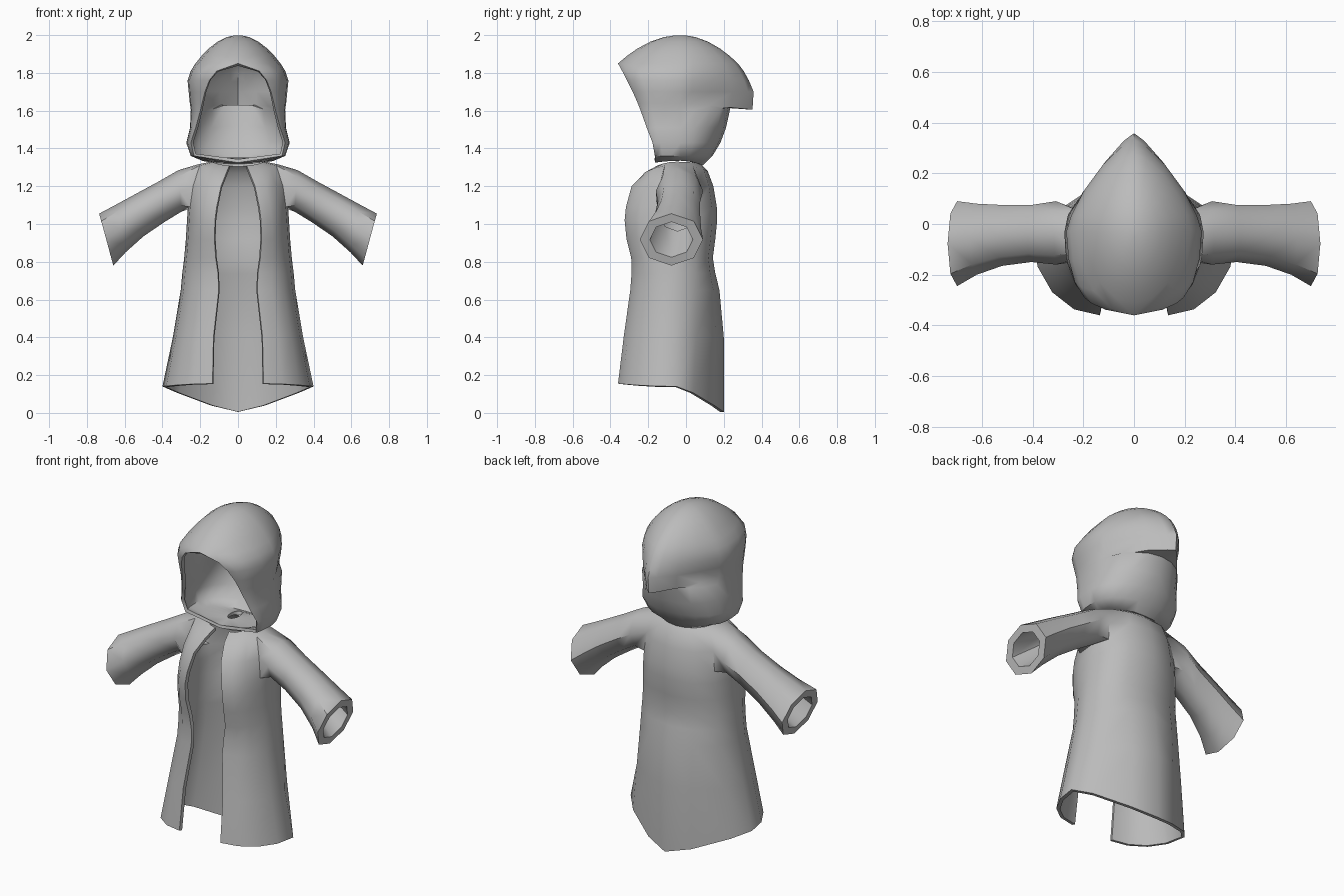
import bpy, bmesh, math
from math import sin, cos, pi, sqrt

if "Cube" in bpy.data.objects:
    bpy.data.objects.remove(bpy.data.objects["Cube"])

cloth = bpy.data.materials.new("grey cloth")
cloth.diffuse_color = (0.5, 0.5, 0.5, 1)
cloth.use_nodes = True
cloth.node_tree.nodes["Principled BSDF"].inputs["Base Color"].default_value = cloth.diffuse_color


def section(row, nf, nb, side_y, p, drop_f, drop_b):
    """Half outline from the front edge, round the side, to the centre back."""
    z, xe, ye, w, yb = row
    pts = []
    for i in range(nf):
        a = i / nf * pi / 2
        pts.append((xe + (w - xe) * sin(a), side_y + (ye - side_y) * cos(a), z - drop_f * cos(a) ** 2))
    for i in range(nb + 1):
        a = i / nb * pi / 2
        x = w * cos(a) ** p if i < nb else 0
        pts.append((x, side_y + (yb - side_y) * sin(a) ** p, z - drop_b * sin(a) ** 2))
    return pts


def loft(bm, rows, nf, nb, side_y, shape, drops, skip=()):
    """Skin the half outlines, leaving out the skipped (row, column) faces."""
    grid = []
    for i, row in enumerate(rows):
        pts = section(row, nf, nb, side_y, shape(row[0]), *drops.get(i, (0, 0)))
        grid.append([bm.verts.new(p) for p in pts])
    for r in range(len(rows) - 1):
        for c in range(nf + nb):
            if (r, c) not in skip:
                bm.faces.new((grid[r][c], grid[r][c + 1], grid[r + 1][c + 1], grid[r + 1][c]))
    return grid


def finish(bm, name, thickness):
    """Mirror the half, give the cloth thickness and shade it smooth."""
    bmesh.ops.delete(bm, geom=[v for v in bm.verts if not v.link_faces], context='VERTS')
    me = bpy.data.meshes.new(name)
    bm.to_mesh(me)
    bm.free()
    me.materials.append(cloth)
    ob = bpy.data.objects.new(name, me)
    bpy.context.collection.objects.link(ob)
    mir = ob.modifiers.new("mirror", 'MIRROR')
    mir.use_clip = True
    mir.merge_threshold = 0.002
    sol = ob.modifiers.new("thickness", 'SOLIDIFY')
    sol.thickness = thickness
    sol.offset = -1
    bpy.ops.object.select_all(action='DESELECT')
    ob.select_set(True)
    bpy.context.view_layer.objects.active = ob
    bpy.ops.object.convert(target='MESH')
    bpy.ops.object.shade_smooth_by_angle(angle=math.radians(50))


# Robe: height, edge x, edge y, half width, back y
robe_rows = [
    (.14, .135, -.36, .40, .20),
    (.40, .13, -.33, .345, .20),
    (.65, .102, -.295, .303, .177),
    (.74, .106, -.288, .295, .155),
    (.82, .118, -.29, .285, .142),
    (.92, .125, -.315, .276, .155),
    (1.02, .122, -.325, .27, .165),
    (1.09, .113, -.318, .265, .163),
    (1.20, .09, -.288, .25, .145),
    (1.315, .06, -.215, .215, .115),
    (1.33, .045, -.15, .14, .075),
]
bm = bmesh.new()
L, S = 7, 4                                   # lowest armhole row, side column
hole = [(r, c) for r in (L, L + 1) for c in (S - 1, S)]
g = loft(bm, robe_rows, S, 3, -.05, lambda z: max(.9, 1.5 - .85 * (z - .14)),
         {0: (-.015, .135), 9: (.04, .035), 10: (.02, .01)}, hole)
ring = [g[L + 2][S], g[L + 2][S + 1], g[L + 1][S + 1], g[L][S + 1],
        g[L][S], g[L][S - 1], g[L + 1][S - 1], g[L + 2][S - 1]]


def sleeve_ring(tx, tz, bx, bz, y0, y1, s=1):
    """Eight points round the sleeve, between its top and bottom line."""
    pts = []
    for k in range(8):
        c, d = cos(k * pi / 4) * s / 2, sin(k * pi / 4) * s / 2
        pts.append(bm.verts.new(((tx + bx) / 2 + (tx - bx) * c,
                                 (y0 + y1) / 2 + (y1 - y0) * d,
                                 (tz + bz) / 2 + (tz - bz) * c)))
    return pts


# Sleeve: top x, top z, bottom x, bottom z, front y, back y
sleeve = [
    (.315, 1.285, .30, 1.065, -.16, .09),
    (.42, 1.225, .39, 1.01, -.15, .075),
    (.54, 1.16, .50, .935, -.165, .075),
    (.645, 1.103, .595, .85, -.20, .08),
    (.735, 1.055, .66, .78, -.245, .09),
]
rings = [sleeve_ring(*r) for r in sleeve]
rings.append(sleeve_ring(*sleeve[4], .68))    # thick cuff face
rings.append(sleeve_ring(*sleeve[2], .76))    # sleeve lining
for new in rings:
    for k in range(8):
        n = (k + 1) % 8
        bm.faces.new((ring[k], new[k], new[n], ring[n]))
    ring = new
finish(bm, "robe", .02)

# Hood: closed floor, open face and drooping back point
hood_rows = [
    (1.335, 0, -.08, .03, .02),
    (1.335, 0, -.165, .19, .09),
    (1.36, .232, -.165, .25, .14),
    (1.43, .25, -.177, .274, .182),
    (1.51, .224, -.208, .254, .212),
    (1.605, .198, -.242, .25, .235),
    (1.64, .19, -.256, .255, .352),
    (1.70, .175, -.282, .261, .358),
    (1.76, .152, -.312, .267, .333),
    (1.81, .112, -.338, .25, .305),
]
# Rounded crown above the face opening
for h in (0, .27, .53, .77, .93, .995):
    s = sqrt(1 - h)
    hood_rows.append((1.85 + .15 * h, 0, -.03 - .33 * s, .225 * s, -.03 + .305 * s))
bm = bmesh.new()
g = loft(bm, hood_rows, 4, 5, -.03, lambda z: 1.7 - 1.8 * (z - 1.64) if z > 1.62 else 1,
         {1: (.01, .025), 5: (0, -.01), 6: (0, .035)})
bm.faces.new(g[-1])
finish(bm, "hood", .018)
